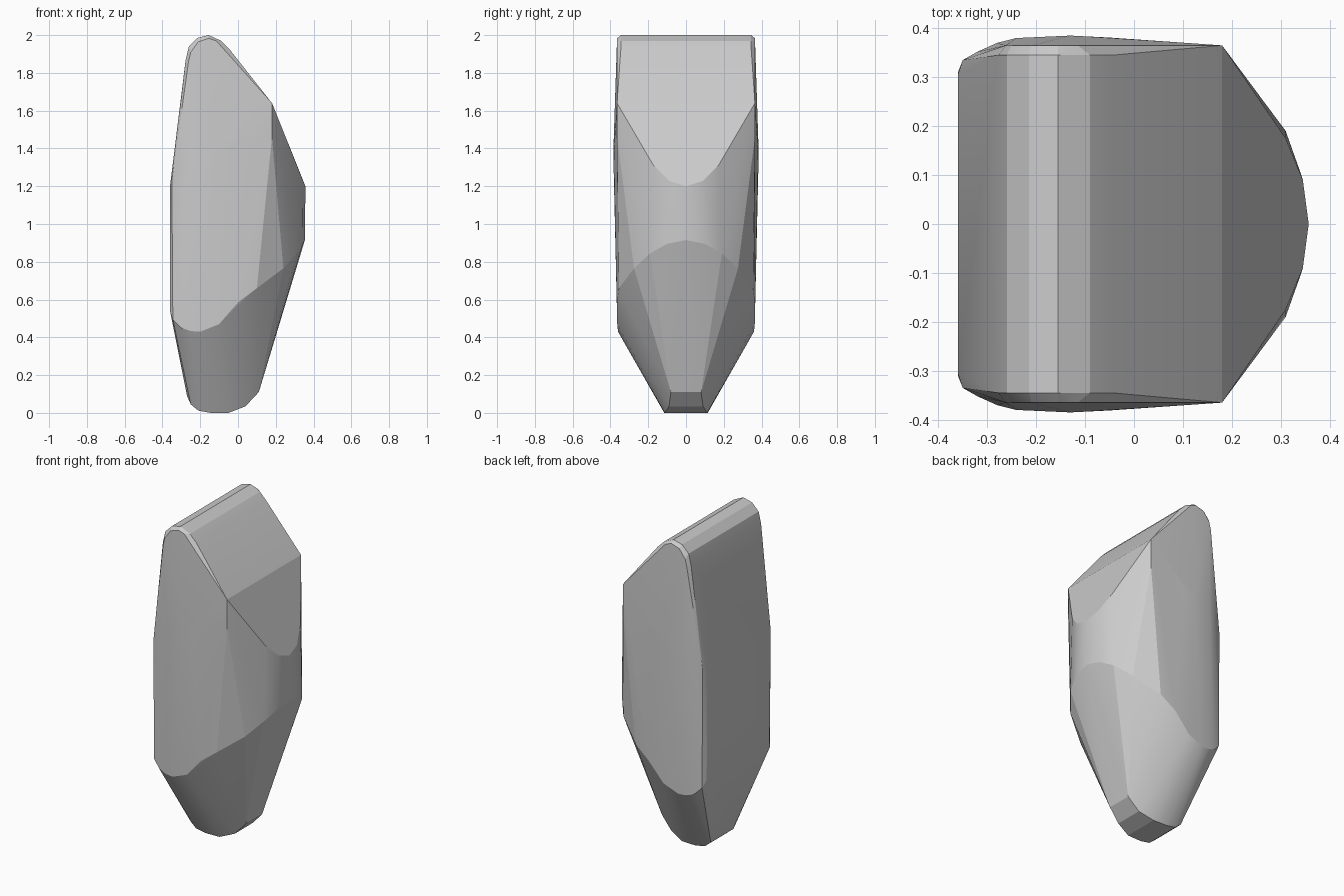
import bpy, bmesh, math

# Half cross-sections, mirrored across y = 0 and joined by a convex skin
# rounded top ridge (x, z) at its outer width
ridge = [(-0.277, 1.87), (-0.26, 1.94), (-0.215, 1.985), (-0.155, 2.0),
         (-0.09, 1.97), (-0.045, 1.925)]
# bevelled cap just below the ridge
cap = [(-0.262, 1.86), (-0.25, 1.91), (-0.21, 1.965), (-0.155, 1.983),
       (-0.115, 1.97), (-0.075, 1.92)]
# shoulder ring: widest line, then the curved upper front
shoulder = [(-0.36, 0.305, 1.20), (-0.35, 0.335, 1.23), (-0.32, 0.352, 1.29),
            (-0.28, 0.37, 1.33), (-0.24, 0.38, 1.36), (-0.13, 0.385, 1.375),
            (-0.05, 0.381, 1.40), (0.18, 0.365, 1.64), (0.18, 0.365, 1.46),
            (0.31, 0.175, 1.315), (0.345, 0.09, 1.228), (0.357, 0.0, 1.20)]
# waist ring: lower edge of the sides and front
waist = [(-0.36, 0.31, 0.54), (-0.345, 0.335, 0.495), (-0.30, 0.349, 0.45),
         (-0.25, 0.356, 0.433), (-0.20, 0.36, 0.43), (-0.10, 0.364, 0.47),
         (0.0, 0.366, 0.585), (0.10, 0.355, 0.66), (0.24, 0.275, 0.765),
         (0.31, 0.19, 0.845), (0.342, 0.10, 0.895), (0.354, 0.0, 0.915)]
# rounded foot
foot = [(-0.27, 0.10, 0.09), (-0.25, 0.112, 0.045), (-0.21, 0.115, 0.012),
        (-0.145, 0.115, 0.0), (-0.05, 0.112, 0.0), (0.04, 0.09, 0.035),
        (0.11, 0.08, 0.11)]

points = [(x, 0.345, z) for x, z in ridge] + [(x, 0.365, z) for x, z in cap]
points += shoulder + waist + foot

bm = bmesh.new()
for x, y, z in points:
    for side in ((1, -1) if y else (1,)):
        bm.verts.new((x, side * y, z))
hull = bmesh.ops.convex_hull(bm, input=bm.verts[:])
inner = [v for v in bm.verts if not v.link_faces]
bmesh.ops.delete(bm, geom=inner, context='VERTS')
bmesh.ops.dissolve_limit(bm, angle_limit=math.radians(1),
                         verts=bm.verts[:], edges=bm.edges[:])
bmesh.ops.recalc_face_normals(bm, faces=bm.faces[:])
mesh = bpy.data.meshes.new("faceted_stone")
bm.to_mesh(mesh)
bm.free()
stone = bpy.data.objects.new("faceted_stone", mesh)
bpy.context.collection.objects.link(stone)

# soft sides, crisp facets
bpy.context.view_layer.objects.active = stone
stone.select_set(True)
bpy.ops.object.shade_smooth_by_angle(angle=math.radians(15))
